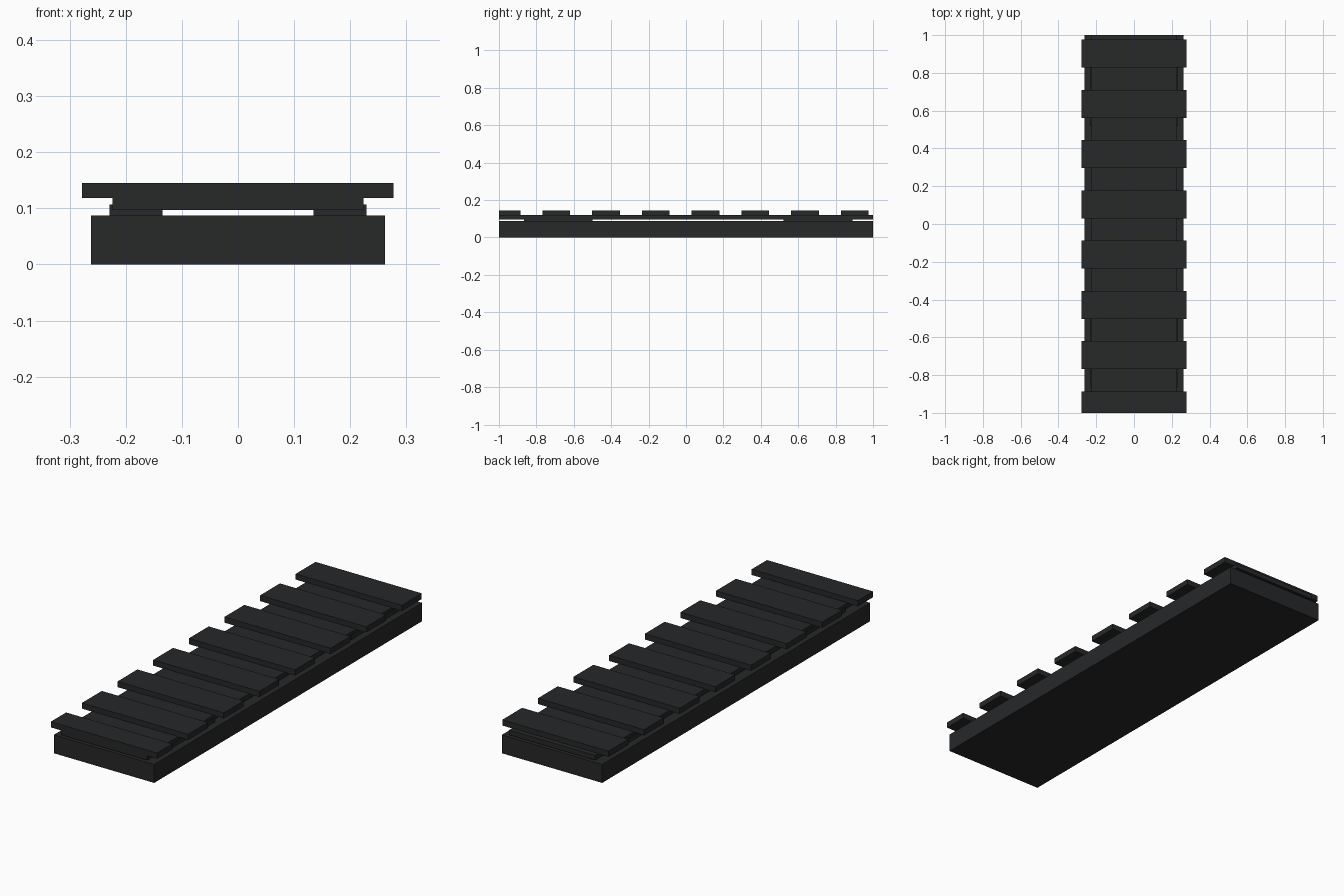
import bpy

if "Cube" in bpy.data.objects:
    bpy.data.objects.remove(bpy.data.objects["Cube"])

mat = bpy.data.materials.new("matte_black")
mat.diffuse_color = (0.02, 0.021, 0.022, 1)
mat.use_nodes = True
mat.node_tree.nodes["Principled BSDF"].inputs["Base Color"].default_value = mat.diffuse_color


def box(name, x, y, z):
    """Axis-aligned box from (min, max) ranges."""
    ranges = (x, y, z)
    bpy.ops.mesh.primitive_cube_add(size=1, location=[(a + b) / 2 for a, b in ranges])
    ob = bpy.context.object
    ob.name = name
    ob.scale = [b - a for a, b in ranges]
    bpy.ops.object.transform_apply(location=False, rotation=False, scale=True)
    ob.data.materials.append(mat)
    return ob


# Solid base bar
box("base", (-0.262, 0.262), (-1, 1), (0, 0.087))

# Raised plate carrying the slats
box("rail_plate", (-0.224, 0.224), (-1, 1), (0.097, 0.12))

# Spacer pads holding the plate off the base, one pair near each end
for end, y in (("front", (-0.865, -0.5)), ("back", (0.52, 0.89))):
    box(end + "_pad_left", (-0.229, -0.135), y, (0.087, 0.107))
    box(end + "_pad_right", (0.135, 0.229), y, (0.087, 0.107))

# Evenly spaced cross slats; the first is cut off flush with the front end
for i in range(8):
    y_back = -0.886 + i * 0.266
    box(f"slat_{i + 1}", (-0.278, 0.277), (max(-1, y_back - 0.148), y_back), (0.118, 0.145))
